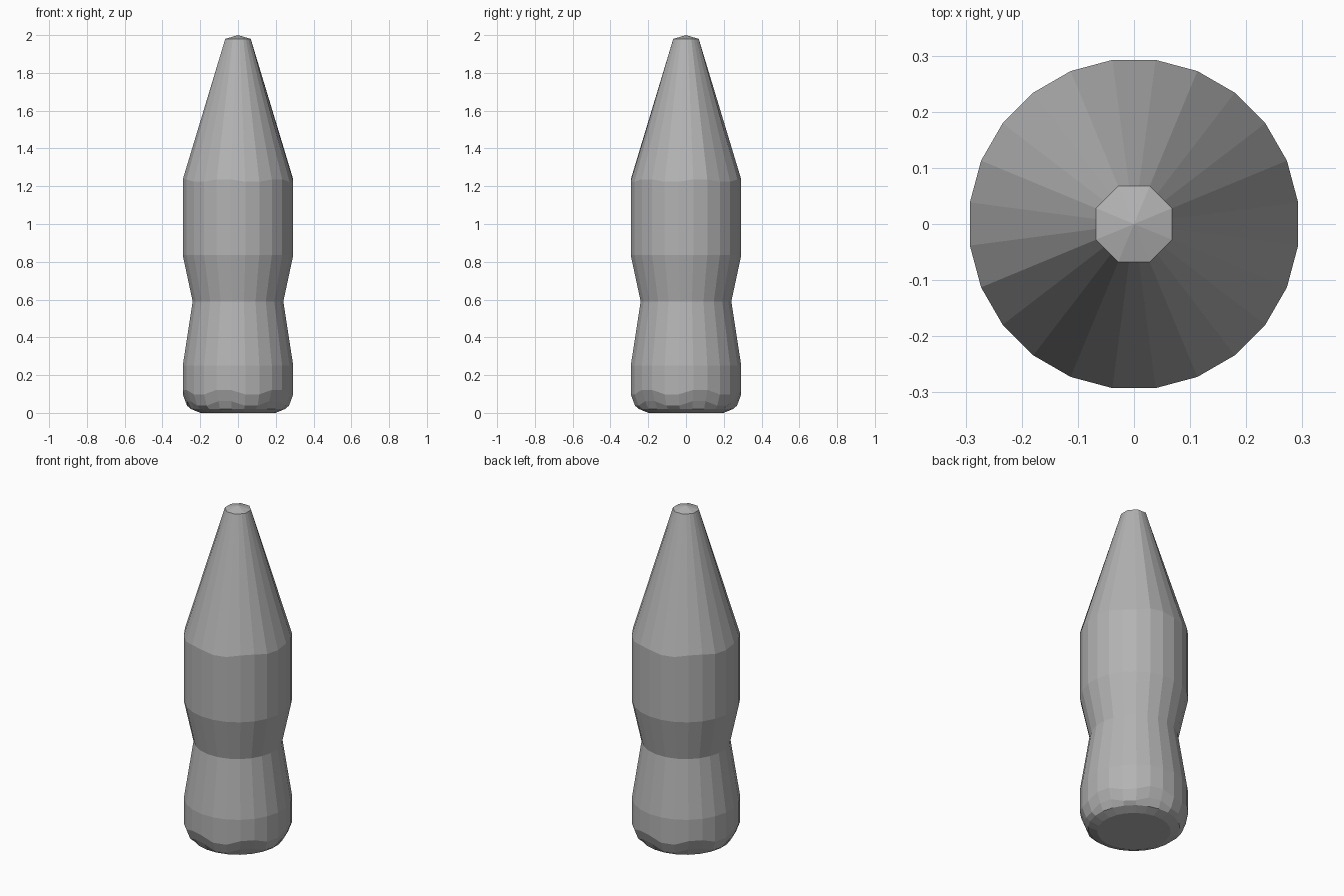
import bpy, bmesh
from math import cos, sin, pi

cube = bpy.data.objects.get("Cube")
if cube:
    bpy.data.objects.remove(cube, do_unlink=True)

SIDES = 24

# single grey
grey = bpy.data.materials.new("plain grey")
grey.use_nodes = True
colour = (0.45, 0.45, 0.45, 1)
grey.diffuse_color = colour
grey.node_tree.nodes["Principled BSDF"].inputs["Base Color"].default_value = colour


def ring(bm, radius, z, wave=0.0, octagon=False):
    """One ring of points; wave staggers heights, octagon flattens it to eight sides."""
    verts = []
    for i in range(SIDES):
        a = 2 * pi * (i + 0.5) / SIDES
        r = radius
        if octagon:
            off = (a + pi / 8) % (pi / 4) - pi / 8
            r *= cos(pi / 8) / cos(off)
        verts.append(bm.verts.new((r * cos(a), r * sin(a), z + wave * (-1) ** (i // 2))))
    return verts


def lathe(name, profile, cap_bottom=False, apex=None):
    """Skin a stack of rings and close its ends."""
    bm = bmesh.new()
    rings = [ring(bm, *p) for p in profile]
    for low, high in zip(rings, rings[1:]):
        for i in range(SIDES):
            j = (i + 1) % SIDES
            bm.faces.new((low[i], low[j], high[j], high[i]))
    if cap_bottom:
        bm.faces.new(rings[0][::-1])
    if apex:
        tip = bm.verts.new((0, 0, apex))
        for i in range(SIDES):
            bm.faces.new((rings[-1][i], rings[-1][(i + 1) % SIDES], tip))
    mesh = bpy.data.meshes.new(name)
    bm.to_mesh(mesh)
    bm.free()
    mesh.materials.append(grey)
    obj = bpy.data.objects.new(name, mesh)
    bpy.context.collection.objects.link(obj)
    return obj


# flared base with a faceted, rounded foot
lathe("base", [(0.2, 0.0), (0.25, 0.02), (0.272, 0.05, 0.012), (0.295, 0.11, 0.012),
               (0.295, 0.25), (0.242, 0.59)], cap_bottom=True)

# upper body, tapering to an eight-sided blunt tip
lathe("body_and_nose", [(0.242, 0.59), (0.295, 0.835), (0.295, 1.23, 0.006),
                        (0.073, 1.98, 0, True)], apex=2.0)
